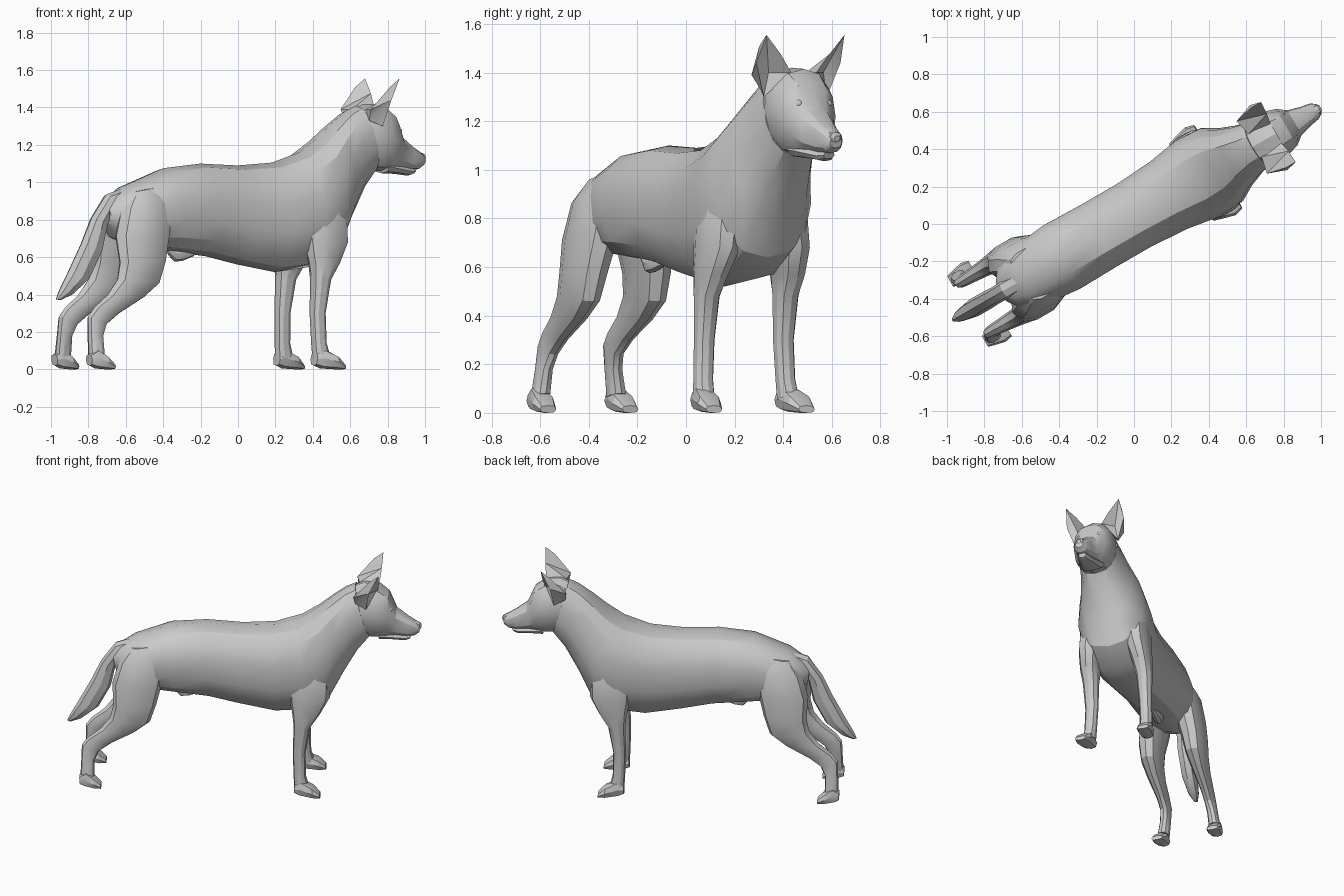
import bpy, bmesh, math
from mathutils import Matrix

# Dog is modelled along its own axis (x = length, y = side), then turned 30 degrees
TURN = math.radians(30)
PLACE = Matrix.Rotation(TURN, 4, 'Z') @ Matrix.Translation((0, 0.04, 0))


def finish(name, bm, mirror=False):
    bmesh.ops.recalc_face_normals(bm, faces=bm.faces)
    me = bpy.data.meshes.new(name)
    bm.to_mesh(me)
    bm.free()
    ob = bpy.data.objects.new(name, me)
    bpy.context.collection.objects.link(ob)
    ob.matrix_world = PLACE
    if mirror:
        mod = ob.modifiers.new("mirror", 'MIRROR')
        mod.use_axis = (False, True, False)
        mod.use_mirror_merge = False
    bpy.ops.object.select_all(action='DESELECT')
    ob.select_set(True)
    bpy.context.view_layer.objects.active = ob
    bpy.ops.object.shade_smooth_by_angle(angle=math.radians(28))
    return ob


def loft(name, sections, sides=12, mirror=False, power=0.85):
    """Each section: profile point 1 (x, z), profile point 2 (x, z), side offset, half width."""
    bm = bmesh.new()
    rings = []
    for x1, z1, x2, z2, y, w in sections:
        ring = []
        for i in range(sides):
            t = 2 * math.pi * i / sides
            c, s = math.cos(t), math.sin(t)
            c = math.copysign(abs(c) ** power, c)
            s = math.copysign(abs(s) ** power, s)
            ring.append(bm.verts.new(((x1 + x2) / 2 + c * (x1 - x2) / 2, y + s * w,
                                      (z1 + z2) / 2 + c * (z1 - z2) / 2)))
        rings.append(ring)
    for r, q in zip(rings, rings[1:]):
        for i in range(sides):
            j = (i + 1) % sides
            bm.faces.new((r[i], r[j], q[j], q[i]))
    bm.faces.new(rings[0])
    bm.faces.new(rings[-1])
    return finish(name, bm, mirror)


# Torso and neck
loft("torso", [
    (-.80, .87, -.79, .77, 0, .06),
    (-.75, .93, -.74, .70, 0, .13),
    (-.67, .985, -.62, .65, 0, .175),
    (-.44, 1.075, -.40, .63, 0, .20),
    (-.21, 1.10, -.18, .605, 0, .195),
    (.02, 1.09, .02, .56, 0, .195),
    (.23, 1.105, .25, .52, 0, .21),
    (.40, 1.16, .45, .545, 0, .24),
    (.51, 1.235, .60, .64, 0, .23),
    (.60, 1.315, .68, .80, 0, .18),
    (.685, 1.38, .77, .96, 0, .145),
    (.75, 1.41, .85, 1.06, 0, .13)], sides=14)

# Head with upper muzzle
loft("head", [
    (.70, 1.38, .78, 1.08, 0, .11),
    (.80, 1.42, .86, 1.06, 0, .138),
    (.90, 1.415, .92, 1.06, 0, .13),
    (.965, 1.365, .97, 1.07, 0, .112),
    (1.015, 1.25, 1.01, 1.07, 0, .077),
    (1.09, 1.195, 1.08, 1.065, 0, .057),
    (1.145, 1.16, 1.13, 1.07, 0, .047),
    (1.17, 1.135, 1.16, 1.09, 0, .028)])

# Lower jaw and nose
loft("lower_jaw", [
    (.90, 1.12, .91, 1.048, 0, .085),
    (1.00, 1.095, .99, 1.045, 0, .062),
    (1.08, 1.08, 1.07, 1.035, 0, .042),
    (1.115, 1.075, 1.10, 1.045, 0, .026)], sides=8)
loft("nose", [
    (1.135, 1.165, 1.14, 1.115, 0, .028),
    (1.165, 1.155, 1.165, 1.11, 0, .026),
    (1.176, 1.14, 1.173, 1.12, 0, .014)], sides=8)

# Eyes
bm = bmesh.new()
bmesh.ops.create_icosphere(bm, subdivisions=2, radius=.018,
                           matrix=Matrix.Translation((.976, .07, 1.272)))
finish("eyes", bm, True)

# Ears: hollow front, ridged back
bm = bmesh.new()
pts = [(.90, .06, 1.40), (.91, .115, 1.475), (.914, .185, 1.555), (.855, .20, 1.44),
       (.83, .15, 1.30), (.835, .13, 1.40), (.855, .185, 1.51), (.75, .162, 1.39),
       (.77, .07, 1.39), (.76, .125, 1.33)]
v = [bm.verts.new(p) for p in pts]
for f in [(0, 1, 5), (1, 2, 5), (2, 3, 5), (3, 4, 5), (4, 0, 5), (0, 8, 1), (8, 7, 1),
          (7, 6, 1), (1, 6, 2), (2, 6, 3), (6, 7, 3), (7, 9, 3), (3, 9, 4),
          (0, 4, 9, 8), (8, 9, 7)]:
    bm.faces.new([v[i] for i in f])
finish("ears", bm, True)

# Tail
loft("tail", [
    (-.64, .985, -.67, .88, 0, .05),
    (-.79, .935, -.75, .85, 0, .05),
    (-.88, .81, -.79, .77, 0, .047),
    (-.945, .67, -.82, .63, 0, .05),
    (-1.03, .51, -.90, .48, 0, .05),
    (-1.08, .42, -1.00, .40, 0, .035),
    (-1.10, .375, -1.07, .37, 0, .012)], sides=8)

# Front legs and paws
loft("front_legs", [
    (.34, .95, .58, .97, .10, .06),
    (.33, .82, .60, .84, .145, .088),
    (.34, .67, .60, .68, .165, .077),
    (.36, .57, .54, .57, .182, .063),
    (.37, .48, .48, .48, .187, .052),
    (.365, .30, .447, .30, .188, .042),
    (.37, .14, .45, .14, .195, .040),
    (.375, .05, .47, .07, .20, .043)], sides=10, mirror=True)
loft("front_paws", [
    (.38, .09, .375, .02, .20, .038),
    (.43, .11, .41, .005, .205, .046),
    (.495, .075, .495, 0, .215, .056),
    (.54, .03, .545, 0, .22, .038)], sides=8, mirror=True, power=.7)

# Hind legs and paws
loft("hind_legs", [
    (-.68, .95, -.52, .98, .09, .05),
    (-.755, .86, -.46, .90, .105, .09),
    (-.80, .71, -.475, .74, .125, .09),
    (-.79, .57, -.515, .58, .15, .077),
    (-.81, .48, -.555, .46, .157, .064),
    (-.875, .395, -.65, .385, .157, .05),
    (-.955, .33, -.80, .30, .155, .038),
    (-.992, .28, -.88, .24, .155, .034),
    (-.995, .18, -.91, .18, .165, .034),
    (-1.0, .06, -.91, .08, .18, .038)], sides=10, mirror=True)
loft("hind_paws", [
    (-1.005, .08, -1.0, .02, .185, .034),
    (-.96, .11, -.97, .005, .187, .042),
    (-.91, .075, -.91, 0, .19, .052),
    (-.865, .03, -.865, 0, .195, .038)], sides=8, mirror=True, power=.7)

# Small bump under the belly
loft("belly_bump", [
    (-.42, .66, -.41, .62, 0, .02),
    (-.36, .66, -.37, .575, 0, .032),
    (-.32, .66, -.32, .58, 0, .03),
    (-.25, .65, -.25, .605, 0, .015)], sides=8)
